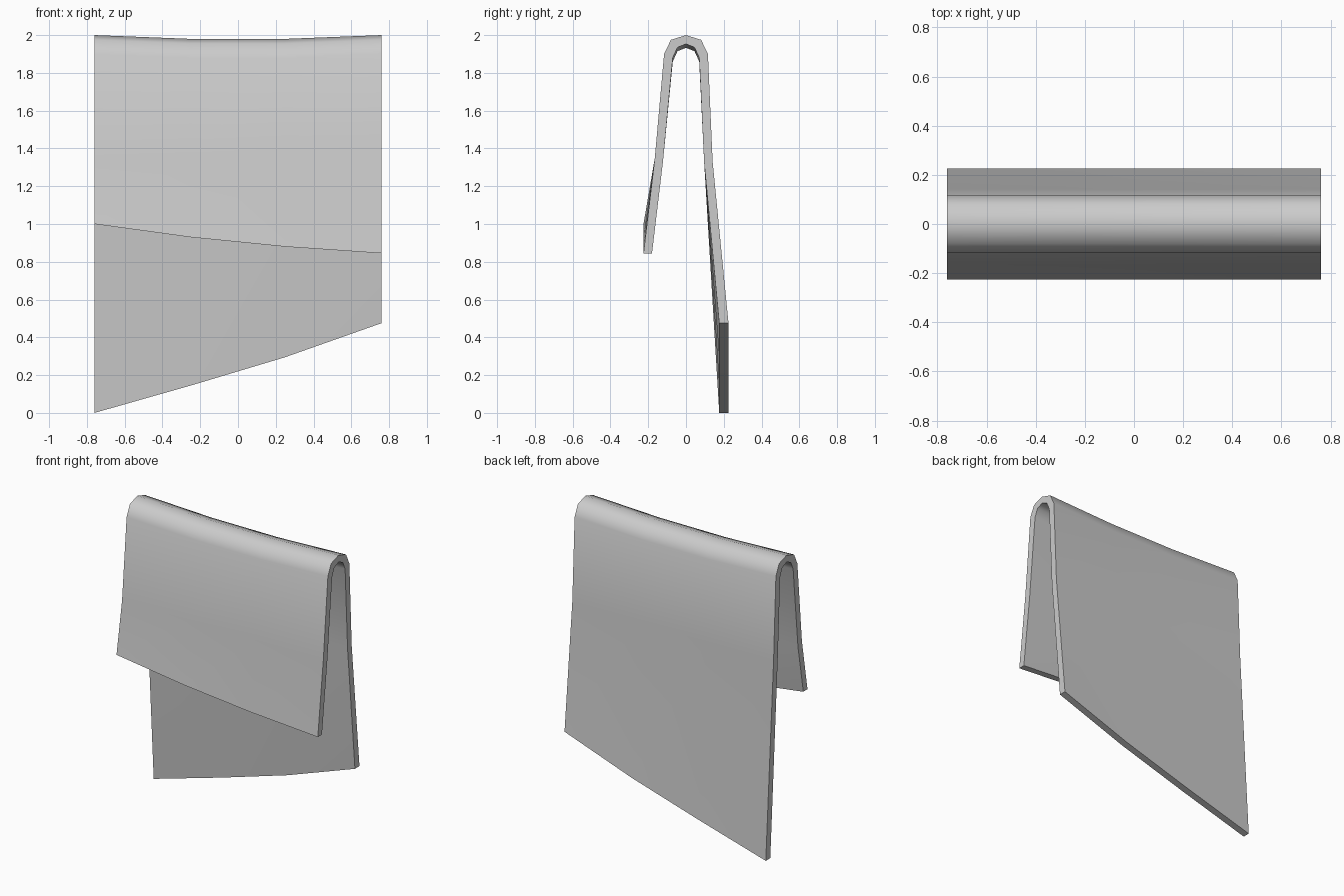
import bpy, bmesh, math

if "Cube" in bpy.data.objects:
    bpy.data.objects.remove(bpy.data.objects["Cube"])

# Stations across the width: x, top sag, front hem height, back hem height
stations = [(-0.76, 0.0, 1.0, 0.0), (-0.25, -0.02, 0.93, 0.145),
            (0.25, -0.02, 0.88, 0.295), (0.76, 0.0, 0.845, 0.475)]

# Folded cross-section (y, z) above the hems, front to back
outer = [(-0.165, 1.35), (-0.116, 1.9), (-0.08, 1.975), (0, 2.0),
         (0.08, 1.975), (0.116, 1.9), (0.141, 1.33)]
inner = [(-0.122, 1.33), (-0.07, 1.88), (-0.045, 1.935), (0, 1.953),
         (0.045, 1.935), (0.07, 1.88), (0.096, 1.33)]


def section(sag, front, back):
    """Closed outline of the cloth at one station."""
    def layer(pts, y_front, y_back):
        mid = [(y, z + (sag if z > 1.5 else 0)) for y, z in pts]
        return [(y_front, front)] + mid + [(y_back, back)]
    out = layer(outer, -0.225, 0.225)
    inn = layer(inner, -0.18, 0.176)
    return out + inn[::-1]


bm = bmesh.new()
rings = [[bm.verts.new((x, y, z)) for y, z in section(s, f, b)]
         for x, s, f, b in stations]
n = len(rings[0])

# Cloth surfaces and hem edges between stations
for a, b in zip(rings, rings[1:]):
    for i in range(n):
        j = (i + 1) % n
        bm.faces.new((a[i], a[j], b[j], b[i]))

# Side edges closing the cloth thickness
for r in (rings[0], rings[-1]):
    for i in range(n // 2 - 1):
        bm.faces.new((r[i], r[i + 1], r[n - 2 - i], r[n - 1 - i]))

bmesh.ops.recalc_face_normals(bm, faces=bm.faces)
mesh = bpy.data.meshes.new("draped_cloth")
bm.to_mesh(mesh)
bm.free()
cloth = bpy.data.objects.new("draped_cloth", mesh)
bpy.context.collection.objects.link(cloth)
bpy.context.view_layer.objects.active = cloth
cloth.select_set(True)
bpy.ops.object.shade_smooth_by_angle(angle=math.radians(50))
